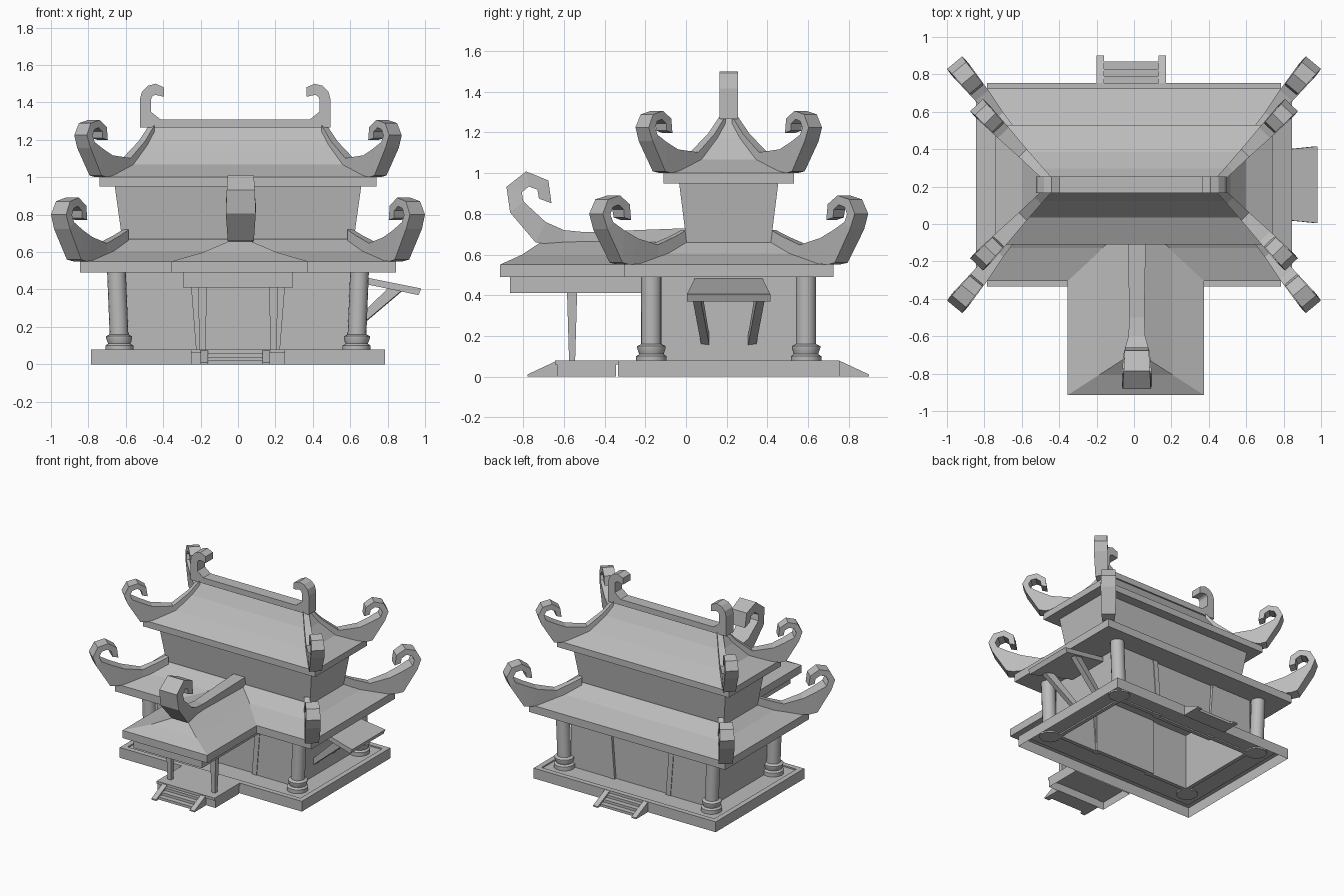
import bpy, bmesh, math
from mathutils import Vector

if "Cube" in bpy.data.objects:
    bpy.data.objects.remove(bpy.data.objects["Cube"])

GREY = (.5, .5, .5, 1)
stone = bpy.data.materials.new("plain_grey")
stone.use_nodes = True
stone.diffuse_color = GREY
stone.node_tree.nodes["Principled BSDF"].inputs["Base Color"].default_value = GREY

CENTRE = .21         # depth of the hall's centre
DECK = .08           # platform height
EAVE = .49           # underside of the lower roof
PORCH = -.49         # depth of the porch's middle
SIDES = (-1, 1)


def mix(a, b, t):
    return a + (b - a) * t


def loft(name, rings, cap=True, smooth=False):
    """Skin a list of matching point rings."""
    bm = bmesh.new()
    rows = [[bm.verts.new(point) for point in ring] for ring in rings]
    count = len(rows[0])
    for lower, upper in zip(rows, rows[1:]):
        for i in range(count):
            j = (i + 1) % count
            bm.faces.new((lower[i], lower[j], upper[j], upper[i]))
    if cap:
        bm.faces.new(rows[0])
        bm.faces.new(rows[-1])
    bmesh.ops.recalc_face_normals(bm, faces=bm.faces)
    mesh = bpy.data.meshes.new(name)
    bm.to_mesh(mesh)
    bm.free()
    mesh.materials.append(stone)
    obj = bpy.data.objects.new(name, mesh)
    bpy.context.collection.objects.link(obj)
    if smooth:
        bpy.ops.object.select_all(action='DESELECT')
        obj.select_set(True)
        bpy.context.view_layer.objects.active = obj
        bpy.ops.object.shade_smooth_by_angle(angle=math.radians(35))


def rect(x, y, half_x, half_y, z):
    return [(x - half_x, y - half_y, z), (x + half_x, y - half_y, z),
            (x + half_x, y + half_y, z), (x - half_x, y + half_y, z)]


def box(name, x, y, half_x, half_y, bottom, top, cap=True):
    loft(name, [rect(x, y, half_x, half_y, z) for z in (bottom, top)], cap)


def ribbon(name, rungs, origin, direction):
    """Beam in an upright plane; each rung is outer s, z, inner s, z, half width."""
    start, along = Vector((*origin, 0)), Vector((*direction, 0))
    side = Vector((-along.y, along.x, 0)).normalized()
    rings = []
    for s_out, z_out, s_in, z_in, width in rungs:
        outer, inner = start + along * s_out, start + along * s_in
        outer.z, inner.z = z_out, z_in
        side_step = side * width
        rings.append([outer - side_step, outer + side_step, inner + side_step, inner - side_step])
    loft(name, rings)


def hook(s, z, outer, inner, first, last, count, width, shrink=.85):
    """Rungs of a faceted curl about a centre, narrowing to its end."""
    rungs = []
    for i in range(count):
        t = i / (count - 1)
        angle = math.radians(mix(first, last, t))
        c, n = math.cos(angle), math.sin(angle)
        big = outer * mix(1, shrink, t)
        rungs.append((s + big * c, z + big * n, s + inner * c, z + inner * n, width * mix(1, .75, t)))
    return rungs


def flared_roof(name, eave, ridge, bottom, fascia, rise, power, steps):
    """Concave hipped roof; eave and ridge are x, y, half x, half y."""
    rings = [rect(*eave, bottom)]
    for t in steps:
        shape = [mix(a, b, t) for a, b in zip(eave, ridge)]
        rings.append(rect(*shape, bottom + fascia + rise * t ** power))
    loft(name, rings)


def horned_hips(name, eave, ridge, height, rise, power, scale, lift):
    """Four beams along the roof hips, each ending in a curled horn."""
    run = Vector(eave) - Vector(ridge)
    length = run.length
    run.normalize()
    rungs = []
    for t in (1, .8, .5):
        s, z = length * (1 - t), height + rise * t ** power
        rungs.append((s, z - .03, s, z + mix(.06, lift, t), mix(.04, .02, t)))
    neck = [(0, 0, -.05, .13, .045), (.05, .01, .04, .17, .05)]
    for a, b, c, d, w in neck + hook(.08, .245, .1, .05, -45, 195, 6, .055, .95):
        rungs.append((length + a * scale, height + b * scale, length + c * scale, height + d * scale, w * scale))
    for sx in SIDES:
        for sy in SIDES:
            ribbon(name, rungs, (sx * ridge[0], CENTRE + sy * ridge[1]), (sx * run.x, sy * run.y))


# Platform with a raised rim, open underneath, and its porch extension
loft("platform", [rect(0, CENTRE, .785 - inset, .545 - inset, z) for inset, z in
                  ((0, 0), (0, DECK), (.04, DECK), (.04, .07), (.215, .07))], cap=False)
box("porch_platform_rim", 0, PORCH, .25, .145, 0, DECK, cap=False)
box("porch_platform", 0, PORCH, .25, .155, .06, DECK)

# Stairs with sloping side rails
for label, y, facing in (("front", -.63, -1), ("back", .75, 1)):
    for side in SIDES:
        ribbon(label + "_stair_rail", [(0, 0, 0, DECK, .02), (.15, 0, .15, .01, .02)],
               (side * .165 - .015, y), (0, facing))
    for step in (1, 2, 3):
        half = .02 * step
        box(label + "_step", -.015, y + facing * half, .165, half, 0, DECK - half)

# Lower walls, with a shallow doorway and leaning jambs at front and back
for side in SIDES:
    box("side_wall", side * .585, CENTRE, .015, .35, .06, .5)
    y = CENTRE + side * .335
    for hand in SIDES:
        box("end_wall", hand * .425, y, .175, .015, .06, .5)
        loft("door_jamb", [rect(hand * x, y, .02, .02, z) for x, z in ((.24, .06), (.275, .5))])
    box("door_panel", 0, y - side * .015, .26, .015, .06, .5)

# Round corner columns on moulded bases, leaning slightly outward
lathe = ((.075, .06), (.075, .1), (.06, .11), (.07, .14), (.07, .15), (.05, .16), (.05, .5))
turn = [math.tau * i / 16 for i in range(16)]
for sx in SIDES:
    for sy in SIDES:
        loft("column", [[(sx * (.63 + z / 25) + r * math.cos(a), CENTRE + sy * .38 + r * math.sin(a), z)
                         for a in turn] for r, z in lathe], smooth=True)

# Main roofs and the flaring upper storey
flared_roof("lower_roof", (0, CENTRE, .845, .515), (0, CENTRE, .6, .22), EAVE, .06, .12, 1.5, (0, .6, 1))
loft("upper_walls", [rect(0, CENTRE, .61, .2, .6), rect(0, CENTRE, .66, .245, .96)])
flared_roof("upper_roof", (0, CENTRE, .74, .32), (0, CENTRE, .46, .03), .95, .05, .27, 2, (0, .5, .8, 1))
horned_hips("lower_hip", (.845, .515), (.6, .22), .55, .12, 1.5, 1, .05)
horned_hips("upper_hip", (.73, .31), (.46, .03), 1, .27, 2, .9, .01)

# Ridge beam with an inward scroll at each end
base, top, width = 1.265, 1.31, .045
scroll = [(0, base, 0, top, width), (.4, base, .4, top, width), (.51, base, .45, top + .04, width)]
scroll += [rung[:4] + (width,) for rung in hook(.425, 1.415, .085, .025, 0, 90, 4, width, 1)]
scroll.append((.38, 1.48, .38, 1.43, width))
for side in SIDES:
    ribbon("ridge_scroll", scroll, (-.015, CENTRE), (side, 0))

# Porch: hipped roof, beam box, posts and curled ridge
flared_roof("porch_roof", (.01, -.455, .365, .46), (.01, -.35, .03, .35), EAVE, .06, .12, 1.3, (0, .5, 1))
box("porch_beam", 0, PORCH, .295, .375, .41, EAVE)
for side in SIDES:
    loft("porch_post", [rect(side * .19, -.56, w, w, z) for w, z in ((.015, DECK), (.025, .42))])
curl = [(-.02, .62, -.02, .73, .05), (.5, .63, .5, .71, .04), (.6, .64, .6, .72, .045), (.74, .66, .69, .76, .07)]
ribbon("porch_ridge", curl + hook(.765, .89, .13, .045, -40, 200, 5, .08), (.015, 0), (0, -1))

# Side awning on two slanted brackets
ribbon("awning", [(.58, .45, .58, .485, .165), (.965, .37, .98, .405, .205)], (0, CENTRE), (1, 0))
for side in SIDES:
    ribbon("awning_bracket", [(.59, .15, .59, .2, .02), (.885, .4, .82, .42, .02)],
           (0, CENTRE + side * .02), (1, side * .16))
